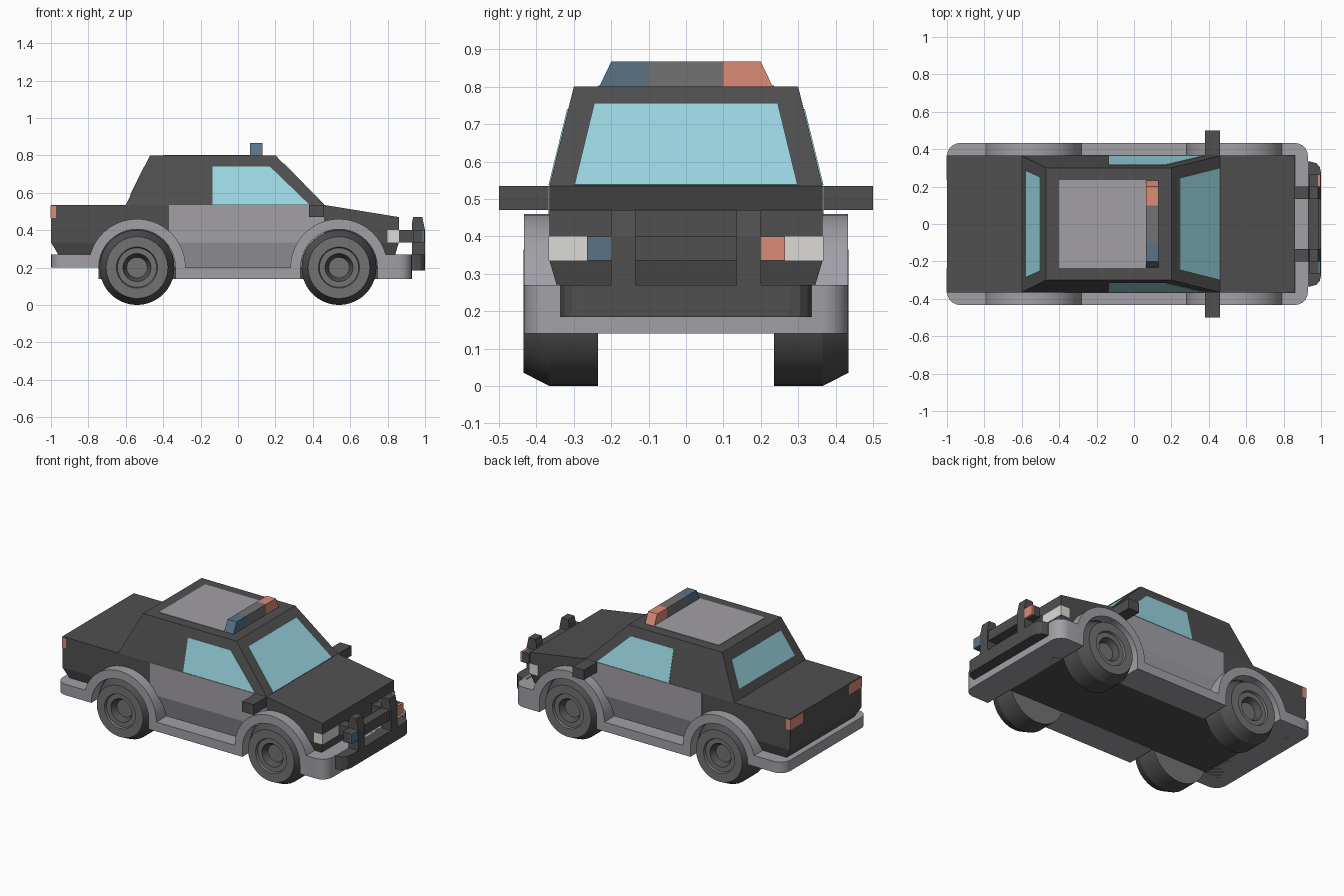
import bpy, bmesh
from math import sin, cos, pi, asin
from mathutils import Vector

if "Cube" in bpy.data.objects:
    bpy.data.objects.remove(bpy.data.objects["Cube"])


def mat(name, r, g, b):
    m = bpy.data.materials.new(name)
    m.diffuse_color = (r, g, b, 1)
    m.use_nodes = True
    m.node_tree.nodes["Principled BSDF"].inputs["Base Color"].default_value = m.diffuse_color
    return m


DARK = mat("dark_paint", .08, .08, .08)
LIGHT = mat("light_grey_paint", .36, .35, .38)
MID = mat("mid_grey", .17, .17, .17)
GLASS = mat("glass", .33, .68, .77)
BLUE = mat("blue_lamp", .1, .17, .24)
RED = mat("red_lamp", .72, .26, .19)
WHITE = mat("white_lamp", .72, .71, .68)


def finish(bm, name, mats, smooth=False):
    bmesh.ops.recalc_face_normals(bm, faces=bm.faces[:])
    me = bpy.data.meshes.new(name)
    bm.to_mesh(me)
    bm.free()
    ob = bpy.data.objects.new(name, me)
    bpy.context.collection.objects.link(ob)
    for m in mats:
        me.materials.append(m)
    if smooth:
        bpy.ops.object.select_all(action='DESELECT')
        ob.select_set(True)
        bpy.context.view_layer.objects.active = ob
        bpy.ops.object.shade_smooth_by_angle(angle=0.45)
    return ob


def hull(name, pts, m):
    """Convex solid around a few corner points."""
    bm = bmesh.new()
    for p in pts:
        bm.verts.new(p)
    bmesh.ops.convex_hull(bm, input=bm.verts[:])
    bmesh.ops.dissolve_limit(bm, angle_limit=.01, verts=bm.verts[:], edges=bm.edges[:])
    return finish(bm, name, [m])


def box(name, x, y, z, m):
    return hull(name, [(a, b, c) for a in x for b in y for c in z], m)


def panel(name, pts, out, m, t=.003):
    """Thin plate raised from a flat polygon, on the side facing 'out'."""
    v = [Vector(p) for p in pts]
    n = (v[1] - v[0]).cross(v[2] - v[0]).normalized()
    if n.dot(Vector(out)) < 0:
        n = -n
    return hull(name, [p + n * s for p in v for s in (-t, t)], m)


def arc(cx, r, a0, a1, n=20):
    return [(cx + r * cos(a0 + (a1 - a0) * i / n), .2 + r * sin(a0 + (a1 - a0) * i / n))
            for i in range(n + 1)]


# Main body with tucked-in lower edge
hull("body", [(x, s * y, z) for s in (-1, 1) for x, y, z in (
    (-.92, .325, .2), (.82, .325, .2), (-1, .365, .335), (.86, .365, .335),
    (-1, .365, .535), (.46, .365, .535), (.86, .365, .47))], DARK)

# Bumpers, sills and wheel arches as one extruded side profile
e = asin(.07 / .26)
prof = ([(-1, .2), (-1, .27)] + arc(-.54, .26, pi - e, 0) + arc(.54, .26, pi, e)
        + [(.93, .27), (.93, .14), (.745, .14)] + arc(.54, .205, 0, pi)
        + [(.335, .14), (-.335, .14)] + arc(-.54, .205, 0, pi))
bm = bmesh.new()
f = bm.faces.new([bm.verts.new((x, -.433, z)) for x, z in prof])
ext = bmesh.ops.extrude_face_region(bm, geom=[f])
bmesh.ops.translate(bm, vec=(0, .866, 0),
                    verts=[g for g in ext["geom"] if isinstance(g, bmesh.types.BMVert)])
corners = [ed for ed in bm.edges
           if abs(ed.verts[0].co.x - ed.verts[1].co.x) < 1e-5
           and abs(ed.verts[0].co.y - ed.verts[1].co.y) < 1e-5
           and (ed.verts[0].co.x < -.99 or ed.verts[0].co.x > .92)]
bmesh.ops.bevel(bm, geom=corners, offset=.07, segments=5, profile=.5, affect='EDGES')
finish(bm, "bumper_sill_and_arches", [LIGHT], True)
box("underbody", (-.745, .8), (-.235, .235), (.14, .3), DARK)


# Cabin: k is height fraction from belt line to roof
def k(z):
    return (z - .535) / .265


def front_x(z):
    return .46 - .26 * k(z)


def rear_x(z):
    return -.6 + .13 * k(z)


def side_y(z):
    return .365 - .065 * k(z)


hull("cabin", [(fx(z), s * side_y(z), z) for fx in (front_x, rear_x)
               for s in (-1, 1) for z in (.535, .8)], DARK)
panel("windshield", [(front_x(z), y, z) for y, z in
                     ((-.298, .537), (.298, .537), (.245, .755), (-.245, .755))], (1, 0, 1), GLASS)
panel("rear_window", [(rear_x(z), y, z) for y, z in
                      ((-.285, .585), (.285, .585), (.25, .74), (-.25, .74))], (-1, 0, 1), GLASS)
box("roof_panel", (-.4, .065), (-.235, .235), (.79, .803), LIGHT)

# Roof light bar
for name, y0, y1, t0, t1, m in (("blue", -.232, -.1, -.2, -.1, BLUE),
                                ("centre", -.1, .1, -.1, .1, MID),
                                ("red", .1, .232, .1, .2, RED)):
    hull("light_bar_" + name, [(x, y, z) for x in (.065, .13) for y, z in
                               ((y0, .8), (y1, .8), (t0, .867), (t1, .867))], m)

# Push bar plate and cross bar
hull("push_bar_plate", [(x, s * y, z) for s in (-1, 1) for z in (.185, .27)
                        for x, y in ((.9, .335), (.94, .335), (.975, .325), (.993, .305), (1, .275))], DARK)
box("push_bar_cross", (.93, .99), (-.135, .135), (.335, .4), DARK)


def wheel(name, cx, s):
    """Turned wheel: tread, sidewall and recessed hub."""
    prof = [(.001, .235), (.2, .235), (.2, .365), (.165, .434), (.11, .434),
            (.105, .42), (.075, .42), (.055, .385), (.001, .385)]
    n = 40
    bm = bmesh.new()
    rings = [[bm.verts.new((cx + r * cos(2 * pi * i / n), s * y, .2 + r * sin(2 * pi * i / n)))
              for i in range(n)] for r, y in prof]
    for j in range(len(prof) - 1):
        for i in range(n):
            q = bm.faces.new((rings[j][i], rings[j][(i + 1) % n],
                              rings[j + 1][(i + 1) % n], rings[j + 1][i]))
            q.material_index = 0 if j in (1, 2, 6) else 1
    for r in (rings[0], rings[-1]):
        bm.faces.new(r).material_index = 1
    finish(bm, name, [DARK, MID], True)


# Everything that repeats on both sides
for side, s in (("right", -1), ("left", 1)):
    wheel("rear_wheel_" + side, -.54, s)
    wheel("front_wheel_" + side, .54, s)
    hull("door_" + side, [(x, s * y, z) for x in (-.37, .46) for y, z in
                          ((.368, .535), (.368, .335), (.328, .195), (.3, .535), (.3, .195))], LIGHT)
    panel("side_window_" + side, [(x, s * side_y(z), z) for x, z in
                                  ((-.135, .537), (.38, .537), (.17, .74), (-.135, .74))], (0, s, 0), GLASS)
    box("mirror_" + side, (.38, .46), (s * .36, s * .5), (.47, .535), DARK)
    box("headlight_" + side, (.8, .863), (s * .2, s * .368), (.335, .4), WHITE)
    box("tail_light_" + side, (-1, -.97), (s * .235, s * .366), (.465, .53), RED).location.x = -.002
    # push bar upright, its bracket and warning lamp
    hull("push_bar_upright_" + side, [(x, s * y, z) for y in (.135, .2) for x, z in
                                      ((.93, .26), (1, .26), (1, .4), (.985, .47), (.937, .47), (.93, .44))], DARK)
    box("push_bar_bracket_" + side, (.85, .94), (s * .135, s * .2), (.335, .4), DARK)
    box("lamp_housing_" + side, (.935, .985), (s * .2, s * .265), (.335, .4), DARK)
    box("warning_lamp_" + side, (.985, .997), (s * .2, s * .265), (.335, .4), RED if s > 0 else BLUE)
